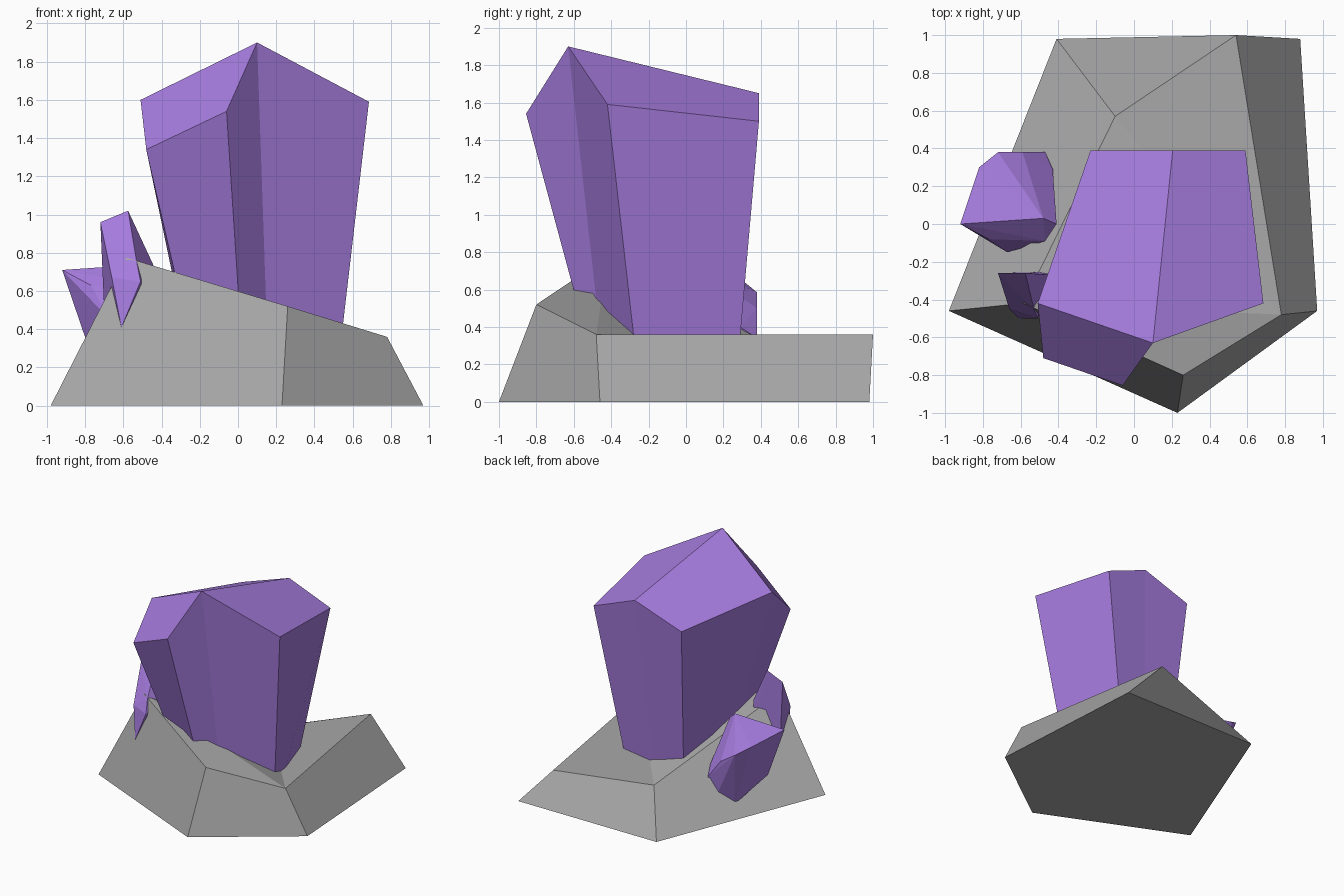
import bpy, bmesh
from mathutils import Vector

if "Cube" in bpy.data.objects:
    bpy.data.objects.remove(bpy.data.objects["Cube"])


def material(name, rgb):
    m = bpy.data.materials.new(name)
    m.diffuse_color = (*rgb, 1)
    m.use_nodes = True
    m.node_tree.nodes["Principled BSDF"].inputs["Base Color"].default_value = m.diffuse_color
    return m


purple = material("amethyst purple", (0.38, 0.20, 0.73))
grey = material("stone grey", (0.39, 0.39, 0.39))


def finish(bm, name, mat):
    bmesh.ops.recalc_face_normals(bm, faces=bm.faces)
    me = bpy.data.meshes.new(name)
    bm.to_mesh(me)
    bm.free()
    me.materials.append(mat)
    ob = bpy.data.objects.new(name, me)
    bpy.context.collection.objects.link(ob)
    return ob


def loft(name, bottom, z0, top, caps, mat):
    """Flat bottom outline joined to an uneven top outline; caps index the top."""
    bm = bmesh.new()
    b = [bm.verts.new((x, y, z0)) for x, y in bottom]
    t = [bm.verts.new(p) for p in top]
    n = len(b)
    bm.faces.new(b[::-1])
    for i in range(n):
        j = (i + 1) % n
        bm.faces.new((b[i], b[j], t[j], t[i]))
    for c in caps:
        bm.faces.new([t[i] for i in c])
    return finish(bm, name, mat)


def shard(name, points, mat):
    """Faceted chunk wrapped around its corner points."""
    bm = bmesh.new()
    for p in points:
        bm.verts.new(p)
    res = bmesh.ops.convex_hull(bm, input=bm.verts[:])
    loose = [v for v in bm.verts if not v.link_faces]
    bmesh.ops.delete(bm, geom=loose, context='VERTS')
    bmesh.ops.dissolve_limit(bm, angle_limit=0.06, verts=bm.verts[:], edges=bm.edges[:])
    return finish(bm, name, mat)


# Five-sided rock base, high at the front left
loft("rock_base",
     [(-.98, -.46), (.23, -1), (.97, -.46), (.88, .98), (-.41, .98)], 0,
     [(-.585, -.42, .775), (.26, -.80, .52), (.78, -.48, .36), (.54, 1, .36), (-.10, .57, .24)],
     [(0, 1, 2), (0, 2, 4), (2, 3, 4)], grey)

# Large crystal widening upwards to a slanted roof
loft("large_crystal",
     [(-.20, -.20), (-.17, -.33), (.04, -.44), (.165, -.42),
      (.50, -.24), (.33, .26), (.10, .25), (-.15, .24)], .003,
     [(-.51, -.42, 1.60), (-.48, -.71, 1.34), (-.06, -.855, 1.54), (.10, -.63, 1.90),
      (.685, -.42, 1.59), (.59, .39, 1.50), (.205, .39, 1.65), (-.23, .39, 1.50)],
     [(0, 1, 2, 3), (3, 4, 5, 6), (0, 3, 6, 7)], purple)

# Small crystal leaning out of the left slope
shard("left_small_crystal",
      [(-.92, 0, .71), (-.82, .30, .65), (-.72, .38, .585), (-.59, .38, .50),
       (-.48, .03, .74), (-.41, 0, .68), (-.47, -.09, .63), (-.77, -.08, .63),
       (-.67, -.15, .45), (-.78, .02, .30), (-.63, .25, .10), (-.53, .35, .18),
       (-.47, .38, .34), (-.43, .29, .40), (-.47, .05, .20)], purple)

# Thin crystal at the front-left peak of the rock
shard("front_small_crystal",
      [(-.72, -.26, .96), (-.575, -.26, 1.02), (-.66, -.45, .67), (-.53, -.45, .75),
       (-.61, -.50, .41), (-.51, -.50, .65), (-.44, -.27, .73), (-.70, -.26, .50),
       (-.45, -.25, .40)], purple)
